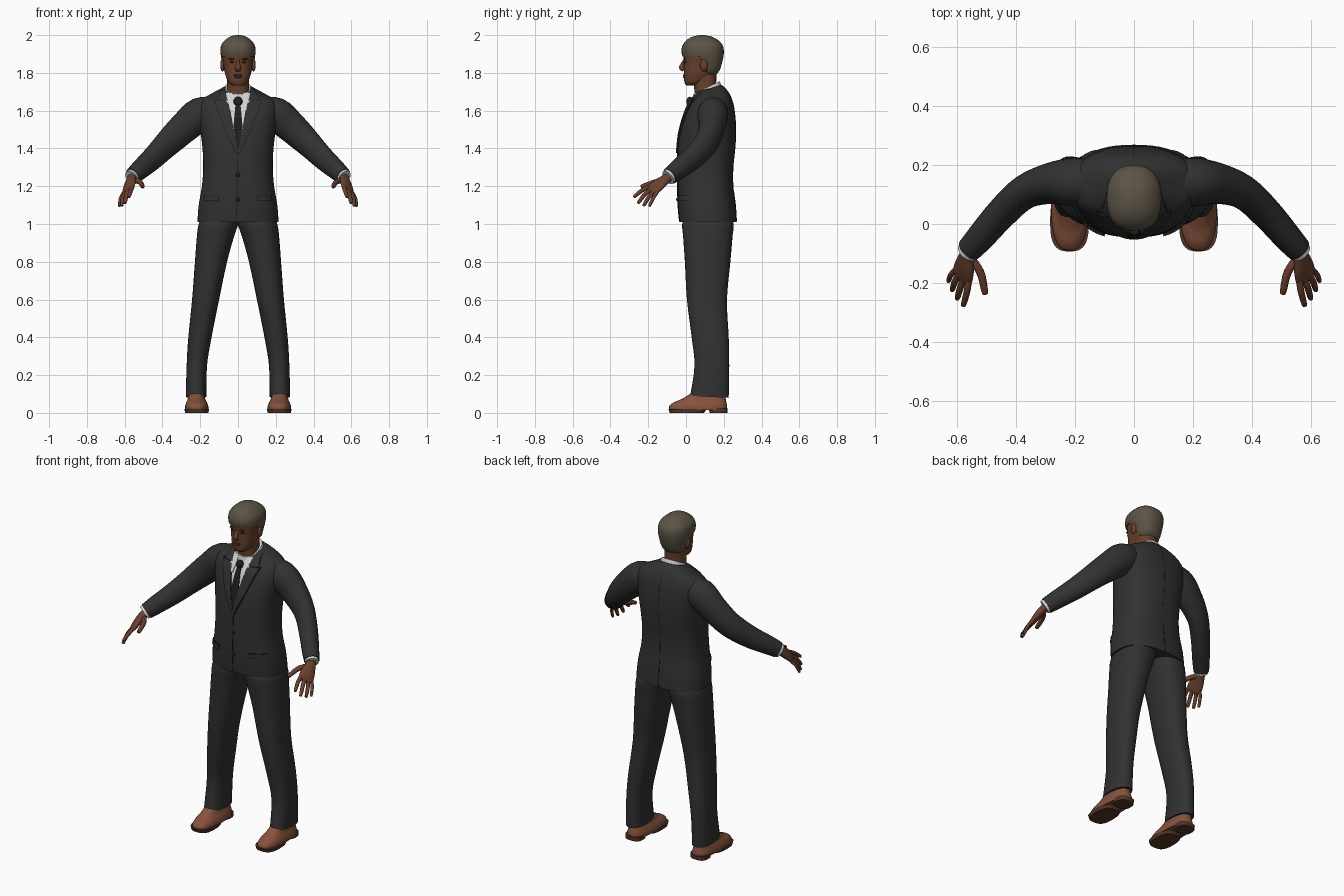
import bpy, bmesh, math
from mathutils import Vector
from mathutils.bvhtree import BVHTree

if "Cube" in bpy.data.objects:
    bpy.data.objects.remove(bpy.data.objects["Cube"])

parts = []


def material(name, r, g, b):
    mat = bpy.data.materials.new(name)
    mat.use_nodes = True
    mat.diffuse_color = (r, g, b, 1)
    bsdf = mat.node_tree.nodes["Principled BSDF"]
    bsdf.inputs["Base Color"].default_value = (r, g, b, 1)
    bsdf.inputs["Roughness"].default_value = 0.8
    return mat


SUIT = material("charcoal suit", .031, .031, .032)
DARK = material("dark trim", .013, .013, .014)
SHIRT = material("white shirt", .65, .65, .66)
SKIN = material("brown skin", .14, .052, .026)
LIP = material("dark lips", .085, .03, .02)
HAIR = material("ash hair", .105, .086, .06)
SHOE = material("tan leather", .24, .085, .045)
SOLE = material("sole", .09, .035, .022)


def finish(name, bm, mat):
    bmesh.ops.recalc_face_normals(bm, faces=bm.faces)
    mesh = bpy.data.meshes.new(name)
    bm.to_mesh(mesh)
    bm.free()
    mesh.materials.append(mat)
    obj = bpy.data.objects.new(name, mesh)
    bpy.context.collection.objects.link(obj)
    parts.append(obj)
    return obj


def spline(rows, steps):
    """Smooth interpolation through rows of numbers."""
    out = []
    for i in range(len(rows) - 1):
        a, b, c, d = (rows[max(0, min(len(rows) - 1, i + j))] for j in (-1, 0, 1, 2))
        for s in range(steps):
            t = s / steps
            out.append([q + t / 2 * (r - p + t * (2 * p - 5 * q + 4 * r - w + t * (3 * (q - r) + w - p)))
                        for p, q, r, w in zip(a, b, c, d)])
    return out + [list(rows[-1])]


def skin_rings(name, rings, mat):
    bm = bmesh.new()
    loops = [[bm.verts.new(p) for p in ring] for ring in rings]
    for a, b in zip(loops, loops[1:]):
        for i in range(len(a)):
            bm.faces.new((a[i - 1], a[i], b[i], b[i - 1]))
    bm.faces.new(loops[0])
    bm.faces.new(loops[-1])
    return finish(name, bm, mat)


def ring(centre, u, v, power, sides):
    pts = []
    for i in range(sides):
        a = math.tau * i / sides
        c, s = math.cos(a), math.sin(a)
        pts.append(centre + u * math.copysign(abs(c) ** power, c) + v * math.copysign(abs(s) ** power, s))
    return pts


def loft(name, rows, mat, side=1, power=.85, sides=40, steps=4):
    """Stack of level rings: z, x range, y range, backward tilt."""
    rings = []
    for z, x0, x1, y0, y1, k in spline(rows, steps):
        hy = (y1 - y0) / 2
        rings.append(ring(Vector((side * (x0 + x1) / 2, (y0 + y1) / 2, z)),
                          Vector(((x1 - x0) / 2, 0, 0)), Vector((0, hy, k * hy)), power, sides))
    return skin_rings(name, rings, mat)


def sym(*rows):
    return [(z, -hw, hw, y0, y1, k[0] if k else 0) for z, hw, y0, y1, *k in rows]


def tube(name, rows, mat, side=1, up=(0, 0, 1), sides=24, steps=4):
    """Tube along points with a width and a height at each."""
    rows = spline(rows, steps)
    pts = [Vector((r[0], r[1], r[2])) for r in rows]
    rings = []
    for i, p in enumerate(pts):
        t = (pts[min(i + 1, len(pts) - 1)] - pts[max(i - 1, 0)]).normalized()
        u = t.cross(Vector(up)).normalized()
        v = u.cross(t)
        rings.append([Vector((side * q.x, q.y, q.z))
                      for q in ring(p, u * rows[i][3], v * rows[i][4], 1, sides)])
    return skin_rings(name, rings, mat)


def blob(name, loc, size, mat):
    bm = bmesh.new()
    bmesh.ops.create_uvsphere(bm, u_segments=16, v_segments=10, radius=1)
    for v in bm.verts:
        v.co = Vector(loc) + Vector(a * b for a, b in zip(v.co, size))
    return finish(name, bm, mat)


def surface(obj):
    return BVHTree.FromPolygons([v.co for v in obj.data.vertices],
                                [p.vertices for p in obj.data.polygons])


def on_surface(tree, x, z, back=False):
    d = -1 if back else 1
    hit = tree.ray_cast(Vector((x, -d, z)), Vector((0, d, 0)))[0]
    return hit or tree.find_nearest(Vector((x, .05, z)))[0]


def patch(name, tree, rows, mat, lift=.003, thick=.005, side=1, back=False):
    """Thin plate laid on the body: rows of z, inner x, outer x."""
    bm = bmesh.new()
    grid = []
    for i in range(len(rows) - 1):
        n = max(1, round(abs(rows[i + 1][0] - rows[i][0]) / .012))
        for s in range(n + (i == len(rows) - 2)):
            z, a, b = (p + (q - p) * s / n for p, q in zip(rows[i], rows[i + 1]))
            line = []
            for j in range(9):
                p = on_surface(tree, side * (a + (b - a) * j / 8), z, back)
                out = Vector((0, 1 if back else -1, 0))
                line.append((p + out * (lift - thick), p + out * lift))
            grid.append([[bm.verts.new(q) for q in pair] for pair in line])
    top, wide = len(grid) - 1, 8
    for k in (0, 1):
        for i in range(top):
            for j in range(wide):
                bm.faces.new((grid[i][j][k], grid[i + 1][j][k], grid[i + 1][j + 1][k], grid[i][j + 1][k]))
    edge = ([grid[0][j] for j in range(wide)] + [grid[i][wide] for i in range(top)]
            + [grid[top][j] for j in range(wide, 0, -1)] + [grid[i][0] for i in range(top, 0, -1)])
    for a, b in zip(edge, edge[1:] + edge[:1]):
        bm.faces.new((a[0], b[0], b[1], a[1]))
    return finish(name, bm, mat)


# Jacket body
jacket = loft("jacket_body", sym(
    (1.01, .215, -.035, .268), (1.1, .208, -.043, .262), (1.2, .191, -.045, .25), (1.3, .184, -.045, .25),
    (1.4, .188, -.043, .26), (1.5, .2, -.03, .265), (1.6, .212, 0, .257), (1.655, .195, .025, .243, .05),
    (1.69, .137, .045, .222, .15), (1.717, .08, .055, .19, .28)), SUIT, power=.8, sides=56)
body = surface(jacket)

# Shirt, collar and tie
loft("shirt_collar", sym((1.65, .085, .03, .19, .5), (1.7, .074, .034, .185, .5), (1.722, .067, .04, .178, .5)), SHIRT)
patch("shirt_front", body, [(1.68, -.06, .06), (1.6, -.04, .04), (1.38, -.002, .002)], SHIRT, .002, .004)
patch("tie_blade", body, [(1.635, -.013, .013), (1.52, -.024, .024), (1.39, -.004, .004)], DARK, .006, .005)
blob("tie_knot", (0, .02, 1.648), (.024, .018, .026), DARK)

# Lapels, shirt points, pockets
for side, label in ((1, "left"), (-1, "right")):
    patch(label + "_collar_point", body, [(1.695, .03, .072), (1.65, .022, .062), (1.6, .034, .042)],
          SHIRT, .009, .008, side)
    patch(label + "_jacket_collar", body, [(1.715, .068, .088), (1.665, .058, .112), (1.655, .054, .1)],
          SUIT, .01, .009, side)
    patch(label + "_lapel", body, [(1.652, .053, .122), (1.64, .05, .118), (1.5, .022, .066), (1.375, -.002, .006)],
          SUIT, .009, .008, side)
    patch(label + "_lapel_shadow", body, [(1.656, .054, .127), (1.64, .05, .122), (1.5, .03, .07), (1.37, .001, .01)],
          DARK, .004, .005, side)
    patch(label + "_pocket_flap", body, [(1.15, .1, .18), (1.125, .1, .182)], SUIT, .009, .009, side)
    patch(label + "_pocket_seam", body, [(1.154, .098, .183), (1.149, .098, .183)], DARK, .006, .006, side)
patch("front_seam", body, [(1.375, -.003, .001), (1.012, -.012, -.007)], DARK, .002, .004)
patch("back_vent", body, [(1.17, -.002, .002), (1.012, -.005, .005)], DARK, .002, .004, back=True)
patch("back_seam", body, [(1.69, -.001, .001), (1.17, -.001, .001)], DARK, .001, .003, back=True)
for i, z in enumerate((1.26, 1.13)):
    p = on_surface(body, 0, z)
    blob("button_%d" % (i + 1), p, (.011, .008, .011), DARK)

# Head, neck and hair
loft("neck", sym((1.64, .066, .05, .175), (1.7, .06, .045, .165), (1.75, .058, .04, .16), (1.82, .06, .03, .165)), SKIN)
head = loft("head", sym(
    (1.734, .03, .0, .06), (1.75, .05, -.008, .1), (1.78, .064, -.011, .135), (1.81, .072, -.01, .16),
    (1.85, .078, -.01, .178), (1.89, .083, -.014, .187), (1.93, .082, -.01, .185), (1.96, .068, .01, .165),
    (1.98, .04, .05, .13)), SKIN)
hair = loft("hair", sym(
    (1.78, .05, .05, .15), (1.81, .073, .015, .176), (1.85, .083, -.004, .19), (1.885, .09, -.018, .198),
    (1.92, .093, -.024, .2), (1.95, .087, -.016, .192), (1.975, .067, .005, .168), (1.992, .042, .035, .135),
    (2, .014, .07, .1)), HAIR)
for v in hair.data.vertices:
    t = max(0, min(1, (v.co.y - .065) / .06))
    v.co.z = max(v.co.z, 1.888 - .1 * t * t * (3 - 2 * t))

# Face
face = surface(head)
tube("nose", [(0, -.006, 1.872, .008, .006), (0, -.016, 1.85, .01, .01), (0, -.024, 1.826, .016, .013),
              (0, -.012, 1.812, .014, .006)], SKIN, up=(0, 1, 0), sides=16)
for name, z, w in (("upper_lip", 1.787, .024), ("lower_lip", 1.778, .02)):
    blob(name, on_surface(face, 0, z) + Vector((0, .002, 0)), (w, .008, .006), LIP)
for side, label in ((1, "left"), (-1, "right")):
    blob(label + "_eye", on_surface(face, side * .031, 1.857), (.013, .004, .005), DARK)
    blob(label + "_brow", on_surface(face, side * .033, 1.874), (.02, .006, .005), LIP)
    blob(label + "_ear", (side * .082, .095, 1.842), (.012, .02, .034), SKIN)

# Limbs
for side, label in ((1, "left"), (-1, "right")):
    tube(label + "_sleeve", [
        (.11, .145, 1.6, .07, .07), (.2, .142, 1.58, .082, .09), (.28, .138, 1.515, .07, .083),
        (.37, .108, 1.43, .058, .073), (.45, .035, 1.35, .053, .063), (.52, -.045, 1.287, .048, .053),
        (.557, -.086, 1.253, .043, .046)], SUIT, side, sides=32)
    tube(label + "_shirt_cuff", [(.545, -.073, 1.265, .038, .041), (.564, -.096, 1.246, .038, .041)], SHIRT, side)
    palm_up = (.6, -.26, .57)
    tube(label + "_palm", [(.552, -.08, 1.257, .026, .024), (.565, -.11, 1.235, .03, .023),
                           (.575, -.15, 1.205, .042, .02), (.581, -.18, 1.18, .042, .015),
                           (.584, -.192, 1.17, .03, .008)], SKIN, side, palm_up)
    fingers = {"thumb": ((.553, -.115, 1.232), (.52, -.165, 1.222), (.505, -.23, 1.2), .014),
               "index": ((.558, -.175, 1.203), (.565, -.225, 1.183), (.577, -.272, 1.147), .0115),
               "middle": ((.573, -.17, 1.19), (.588, -.215, 1.16), (.598, -.25, 1.115), .0115),
               "ring": ((.588, -.162, 1.18), (.607, -.195, 1.145), (.615, -.222, 1.1), .011),
               "little": ((.6, -.15, 1.172), (.62, -.172, 1.14), (.628, -.192, 1.098), .0095)}
    for finger, (base, mid, tip, r) in fingers.items():
        end = Vector(tip) + (Vector(tip) - Vector(mid)) * .12
        tube(label + "_" + finger, [(*base, r, r), (*mid, r, r), (*tip, r * .8, r * .8),
                                    (*end, r * .3, r * .3)], SKIN, side, palm_up, sides=12)
    loft(label + "_trouser_leg", [
        (.085, .168, .276, .022, .226, -.05), (.25, .164, .272, .045, .229, 0), (.4, .14, .263, .03, .226, 0),
        (.6, .1, .243, .005, .217, 0), (.8, .058, .228, -.006, .235, 0), (.93, .022, .218, -.015, .246, 0),
        (1, -.002, .208, -.02, .252, 0), (1.06, -.02, .18, 0, .23, 0)], SUIT, side)

    # Shoes with a separate heel and front sole
    loft(label + "_shoe", [
        (.016, .156, .28, -.088, .217, 0), (.035, .157, .28, -.089, .218, 0), (.055, .164, .274, -.066, .214, 0),
        (.075, .174, .266, -.02, .21, 0), (.115, .182, .26, .045, .205, 0)], SHOE, side, .78)
    loft(label + "_front_sole", [(0, .157, .28, -.086, .095, 0), (.02, .153, .284, -.093, .11, 0)], SOLE, side, .7)
    loft(label + "_heel", [(0, .168, .27, .125, .219, 0), (.025, .165, .273, .12, .221, 0)], SOLE, side, .7)

# Smooth shading with crisp seams
bpy.ops.object.select_all(action="DESELECT")
for obj in parts:
    obj.select_set(True)
bpy.context.view_layer.objects.active = parts[0]
bpy.ops.object.shade_smooth_by_angle(angle=math.radians(45))
